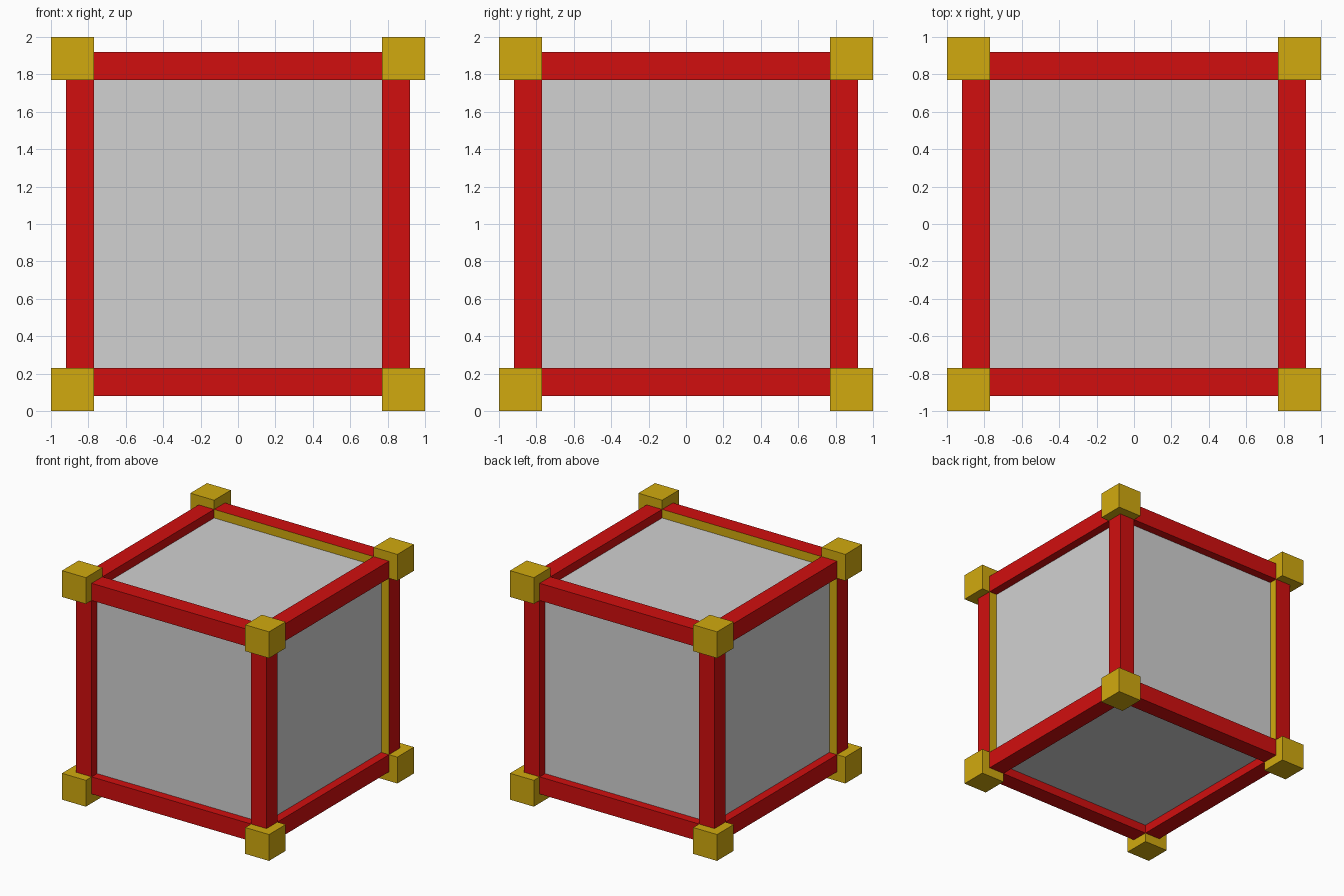
import bpy
import bmesh
from mathutils import Vector

default = bpy.data.objects.get("Cube")
if default:
    bpy.data.objects.remove(default, do_unlink=True)

INNER, BAR_OUT, OUTER = 0.77, 0.92, 1.0
PANEL = 0.845           # half size of the recessed core
MID = Vector((0, 0, 1))


def material(name, color):
    mat = bpy.data.materials.new(name)
    mat.use_nodes = True
    mat.diffuse_color = (*color, 1)
    mat.node_tree.nodes["Principled BSDF"].inputs["Base Color"].default_value = (*color, 1)
    return mat


grey = material("light grey", (0.64, 0.64, 0.64))
red = material("red", (0.64, 0.0045, 0.0045))
gold = material("gold", (0.64, 0.4, 0.0045))


def box(name, center, size, mats, accents=()):
    """Box whose faces along the accent directions take the second material."""
    bm = bmesh.new()
    bmesh.ops.create_cube(bm, size=1)
    bmesh.ops.scale(bm, vec=size, verts=bm.verts)
    bm.normal_update()
    for face in bm.faces:
        if any(face.normal.dot(Vector(a)) > 0.9 for a in accents):
            face.material_index = 1
    mesh = bpy.data.meshes.new(name)
    bm.to_mesh(mesh)
    bm.free()
    for mat in mats:
        mesh.materials.append(mat)
    obj = bpy.data.objects.new(name, mesh)
    obj.location = Vector(center) + MID
    bpy.context.collection.objects.link(obj)


# Recessed core
box("core_panels", (0, 0, 0), [2 * PANEL] * 3, [grey])

# Corner blocks
c, w = (INNER + OUTER) / 2, OUTER - INNER
for x in (-1, 1):
    for y in (-1, 1):
        for z in (-1, 1):
            box("corner_block", (x * c, y * c, z * c), (w, w, w), [gold])

# Frame bars, some with gold inner sides
b, t, length = (INNER + BAR_OUT) / 2, BAR_OUT - INNER, 2 * INNER
post_accents = {
    (1, 1): [(0, -1, 0)],
    (-1, 1): [(1, 0, 0)],
    (-1, -1): [(0, 1, 0)],
    (1, -1): [(0, 1, 0), (-1, 0, 0)],
}
for (p, q), accents in post_accents.items():
    box("upright_bar", (p * b, q * b, 0), (t, t, length), [red, gold], accents)
    box("cross_bar", (0, p * b, q * b), (length, t, t), [red, gold],
        [(0, -p, 0)] if q > 0 else [])
    box("side_bar", (p * b, 0, q * b), (t, length, t), [red])
